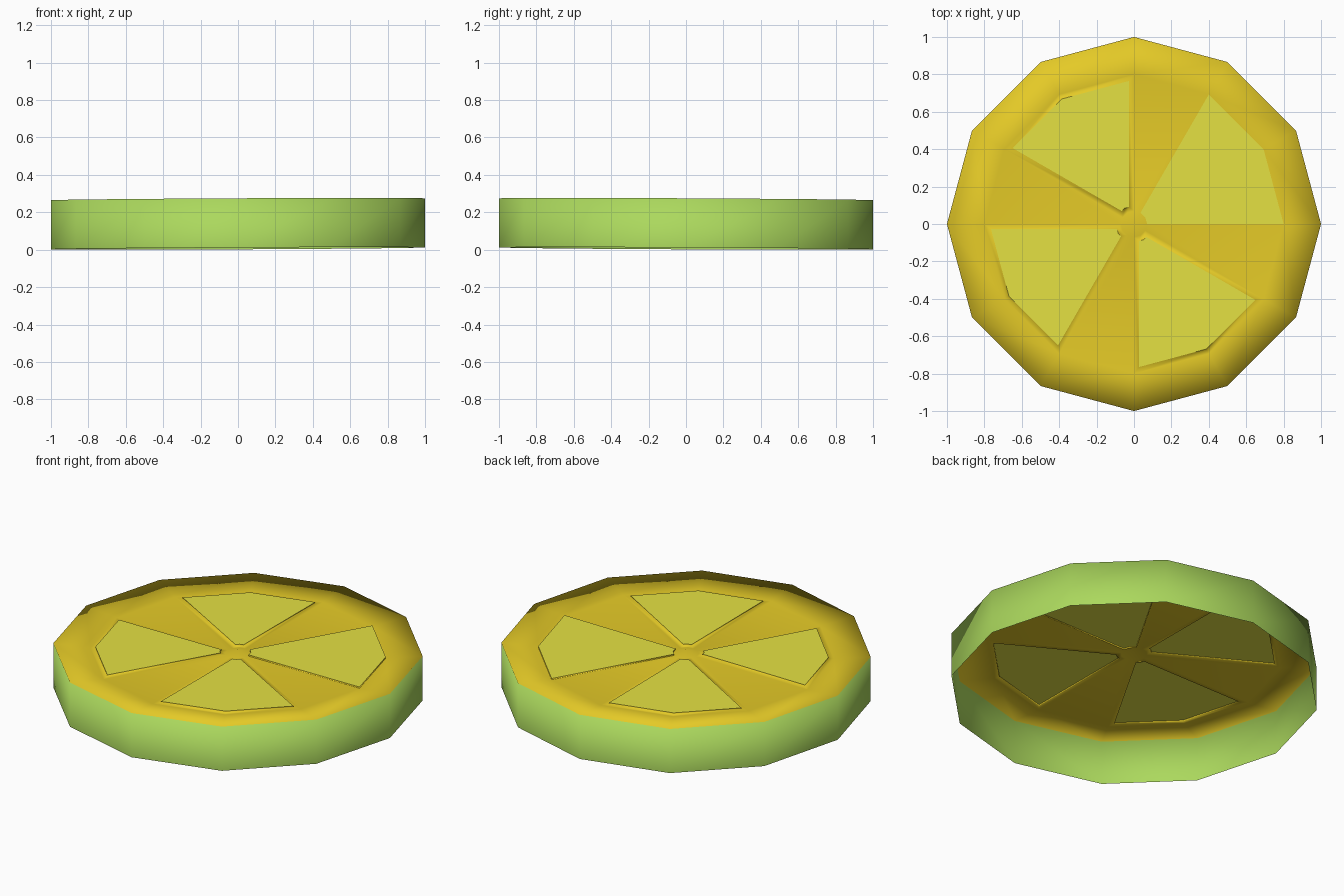
import bpy, bmesh
from math import cos, sin, pi

cube = bpy.data.objects.get("Cube")
if cube:
    bpy.data.objects.remove(cube)

SIDES = 12


def material(name, rgb):
    m = bpy.data.materials.new(name)
    m.use_nodes = True
    m.diffuse_color = (*rgb, 1)
    m.node_tree.nodes["Principled BSDF"].inputs["Base Color"].default_value = (*rgb, 1)
    return m


mats = [material("rind green", (0.41, 0.69, 0.11)),
        material("pith yellow", (0.78, 0.59, 0.02)),
        material("pulp lime", (0.78, 0.75, 0.055))]
RIND, PITH, PULP = range(3)

bm = bmesh.new()


def ring(radius, z):
    return [bm.verts.new((radius * cos(2 * pi * i / SIDES), radius * sin(2 * pi * i / SIDES), z))
            for i in range(SIDES)]


def bridge(a, b, mat):
    faces = []
    for i in range(SIDES):
        j = (i + 1) % SIDES
        f = bm.faces.new((a[i], a[j], b[j], b[i]))
        f.material_index = mat
        faces.append(f)
    return faces


# Open-bottomed rind wall, sunken cap and small raised hub as one sheet
bottom, rim = ring(1, 0.007), ring(1, 0.27)
cap, hub = ring(0.8, 0.25), ring(0.07, 0.25)
bridge(bottom, rim, RIND)
bridge(rim, cap, PITH)
sectors = bridge(cap, hub, PITH)
tip = bm.verts.new((0, 0, 0.27))
for i in range(SIDES):
    bm.faces.new((hub[i], hub[(i + 1) % SIDES], tip)).material_index = PITH

# Four raised pulp segments, each two sectors wide with one sector between
for start in range(0, SIDES, 3):
    pulp = sectors[start:start + 2]
    bmesh.ops.inset_region(bm, faces=pulp, thickness=0.027, use_even_offset=True)
    bmesh.ops.inset_region(bm, faces=pulp, thickness=0, depth=0.008)
    for f in pulp:
        f.material_index = PULP
        for e in f.edges:
            if any(g not in pulp for g in e.link_faces):
                e.smooth = False

# Very slight lean of the whole slice
for v in bm.verts:
    v.co.z += 0.005 * (v.co.x - v.co.y)
for f in bm.faces:
    f.smooth = True
bmesh.ops.recalc_face_normals(bm, faces=bm.faces)

mesh = bpy.data.meshes.new("fruit_slice")
bm.to_mesh(mesh)
bm.free()
for m in mats:
    mesh.materials.append(m)
bpy.context.collection.objects.link(bpy.data.objects.new("fruit_slice", mesh))
